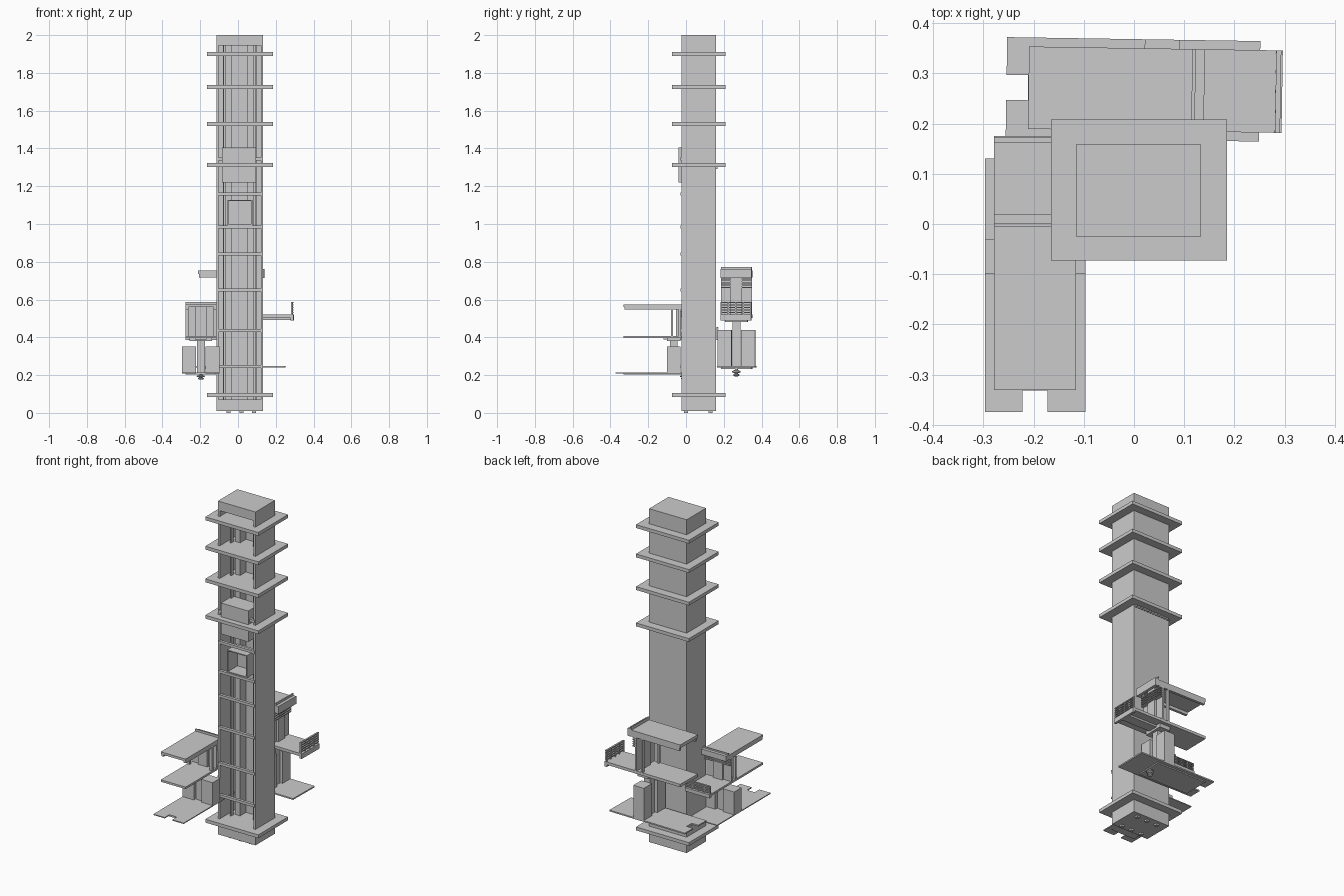
import bpy, bmesh, math
from mathutils import Matrix, Vector

if "Cube" in bpy.data.objects:
    bpy.data.objects.remove(bpy.data.objects["Cube"])


def finish(bm, name, M):
    bmesh.ops.recalc_face_normals(bm, faces=bm.faces)
    bm.transform(M)
    me = bpy.data.meshes.new(name)
    bm.to_mesh(me)
    bm.free()
    ob = bpy.data.objects.new(name, me)
    bpy.context.collection.objects.link(ob)
    return ob


def box(name, x, y, z, M=Matrix()):
    """Box from (min, max) pairs on each axis."""
    bm = bmesh.new()
    bmesh.ops.create_cube(bm, size=1)
    for v in bm.verts:
        v.co = Vector([(a + b) / 2 + c * (b - a) for (a, b), c in zip((x, y, z), v.co)])
    return finish(bm, name, M)


def plate(name, pts, z, M):
    """Extruded flat outline."""
    bm = bmesh.new()
    f = bm.faces.new([bm.verts.new((px, py, z[0])) for px, py in pts])
    r = bmesh.ops.extrude_face_region(bm, geom=[f])
    for v in r["geom"]:
        if isinstance(v, bmesh.types.BMVert):
            v.co.z = z[1]
    return finish(bm, name, M)


def lathe(name, prof, M, n=12):
    """Revolved profile of (radius, height)."""
    bm = bmesh.new()
    rings = [[bm.verts.new((r * math.cos(2 * math.pi * i / n), r * math.sin(2 * math.pi * i / n), h))
              for i in range(n)] for r, h in prof]
    for a, b in zip(rings, rings[1:]):
        for i in range(n):
            j = (i + 1) % n
            bm.faces.new((a[i], a[j], b[j], b[i]))
    bm.faces.new(rings[0])
    bm.faces.new(rings[-1])
    return finish(bm, name, M)


# ---- tower shell, open at the front ----
X, Y = (-0.115, 0.133), (-0.025, 0.158)
box("tower_left_wall", (X[0], X[0] + .012), Y, (.01, 1.99))
box("tower_right_wall", (X[1] - .012, X[1]), Y, (.01, 1.99))
box("tower_back_wall", X, (.125, Y[1]), (.01, 1.99))
box("tower_cap", X, Y, (1.945, 2))
box("tower_base", X, Y, (.01, .07))
for i, x in enumerate((-.06, .008, .075)):
    for j, y in enumerate((.0, .13)):
        box(f"base_foot_{i}_{j}", (x, x + .02), (y - .01, y + .01), (0, .012))

# ---- shaft columns, rails and cross beams ----
for i, x in enumerate((-.07, .05)):
    box(f"shaft_column_{i}", (x, x + .035), (.07, .126), (.06, 1.95))
for i, x in enumerate((-.08, .093)):
    box(f"guide_rail_{i}", (x, x + .007), (.04, .06), (.06, 1.95))
for i, z in enumerate((.245, .435, .65, .84, .985, 1.16, 1.345)):
    box(f"cross_beam_{i}", (-.112, .13), (-.029, -.012), (z - .008, z + .008))

# ---- overhanging ledges: outer frames with the tower running through ----
for i, z in enumerate((.095, 1.313, 1.53, 1.725, 1.9)):
    box(f"ledge_{i}", (-.165, .185), (-.073, .208), (z - .01, z + .01))
for i in range(12):
    x = -.105 + i * .02
    box(f"ledge_dentil_{i}", (x, x + .01), (.157, .166), (1.29, 1.304))

# ---- two lift cars ----
box("upper_lift_car", (-.085, .096), (-.04, .069), (1.22, 1.405))
cx, cy, cz, t = (-.055, .076), (-.024, .071), (.993, 1.127), .006
box("lower_car_floor", cx, cy, (cz[0], cz[0] + t))
box("lower_car_roof", cx, cy, (cz[1] - t, cz[1]))
box("lower_car_left", (cx[0], cx[0] + t), cy, cz)
box("lower_car_right", (cx[1] - t, cx[1]), cy, cz)
box("lower_car_back", cx, (cy[1] - t, cy[1]), cz)


# ---- side wing: base plate, pods, deck, roof; u runs along, v across ----
def wing(tag, M):
    W = (-.082, .082)
    plate(tag + "_base_plate", [(-.254, -.1), (.25, -.1), (.25, .1), (-.254, .1),
                                (-.254, .025), (-.211, .025), (-.211, -.025), (-.254, -.025)], (-.005, .003), M)
    box(tag + "_base_slab", (-.21, .12), (-.08, .08), (-.012, -.005), M)
    for s in (-1, 1):
        v = sorted((s * .025, s * .1))
        box(f"{tag}_pod_{s}", (.02, .09), v, (.003, .195), M)
        # roof edge beams and upper posts
        v = sorted((s * .066, s * .082))
        box(f"{tag}_roof_beam_{s}", (-.205, .13), v, (.472, .49), M)
        box(f"{tag}_post_{s}", (.04, .052), v, (.275, .48), M)
    box(tag + "_core_column", (.035, .075), (-.021, .021), (0, .255), M)
    # deck with end lip and bracket
    box(tag + "_deck", (-.21, .295), W, (.258, .275), M)
    box(tag + "_deck_end_beam", (.28, .295), W, (.245, .26), M)
    box(tag + "_deck_under_beam", (.0, .285), (-.03, .03), (.247, .259), M)
    box(tag + "_bracket", (.02, .09), (-.06, .06), (.235, .259), M)
    # railing at the deck end
    for i in range(5):
        z = .284 + i * .013
        box(f"{tag}_rail_{i}", (.282, .292), W, (z, z + .006), M)
    for i in range(5):
        v = -.082 + i * .0395
        box(f"{tag}_rail_post_{i}", (.281, .289), (v, v + .006), (.27, .338), M)
    # wall with pilaster and louvres
    box(tag + "_wall", (.08, .09), W, (.275, .49), M)
    box(tag + "_wall_pilaster", (.068, .102), (-.03, .03), (.275, .49), M)
    for i in range(5):
        z = .415 + i * .013
        box(f"{tag}_louvre_{i}", (.088, .108), W, (z, z + .006), M)
    # roof and parapet
    box(tag + "_roof", (-.21, .14), W, (.49, .51), M)
    box(tag + "_parapet", (.115, .122), W, (.505, .528), M)
    box(tag + "_parapet_front", (.122, .14), W, (.47, .516), M)
    # turned finial under the base
    lathe(tag + "_finial", [(.008, 0), (.008, -.018), (.022, -.024), (.022, -.03), (.007, -.036),
                            (.016, -.042), (.016, -.048), (.006, -.052)], M @ Matrix.Translation((.11, 0, 0)))


wing("back_wing", Matrix.Translation((0, .268, .245)) @ Matrix.Rotation(math.radians(-.9), 4, 'Z'))
wing("left_wing", Matrix.Translation((-.197, -.12, .213)) @ Matrix.Rotation(math.pi / 2, 4, 'Z')
     @ Matrix.Diagonal((1, 1, .71, 1)))
